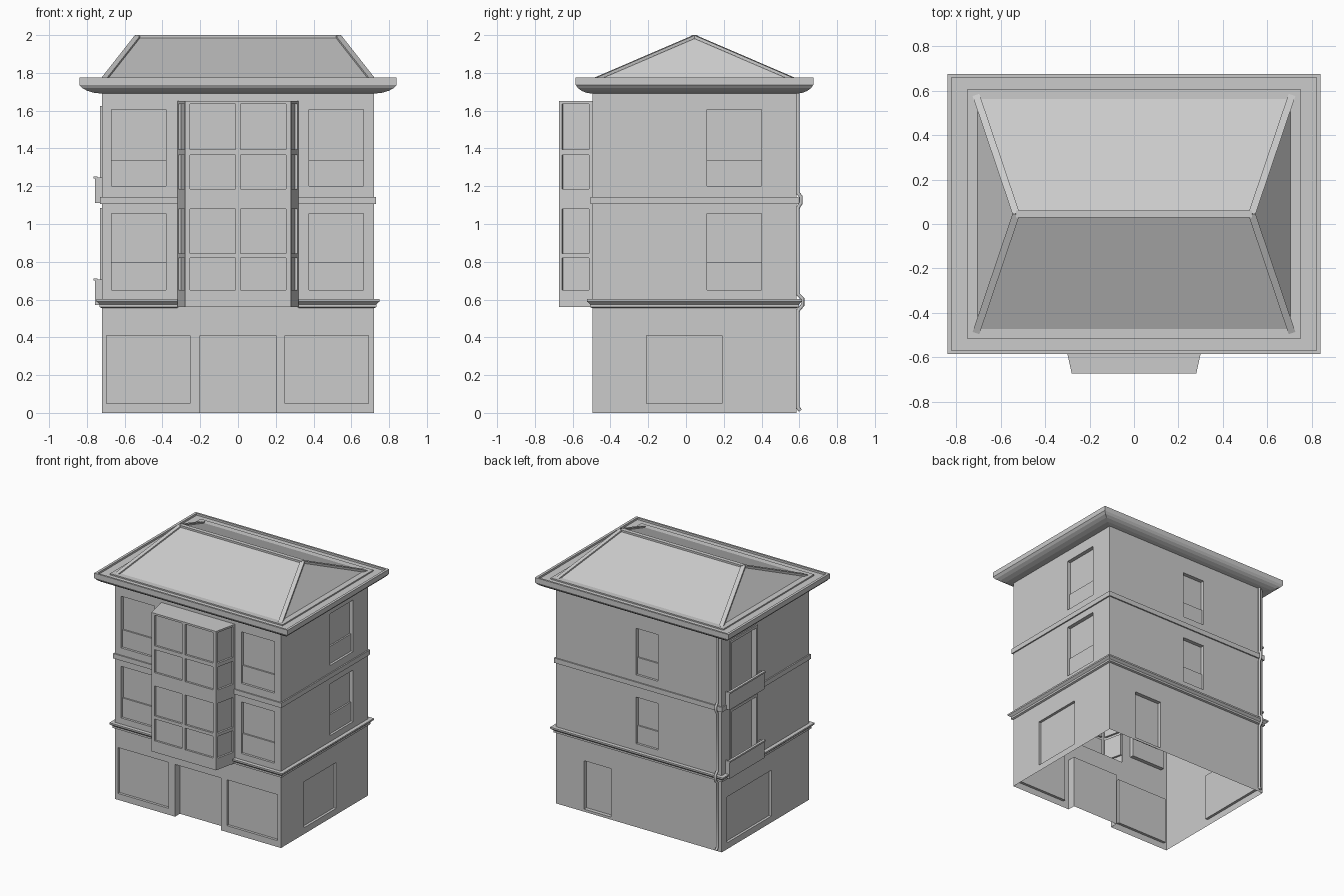
import bpy, bmesh
from mathutils import Vector

if "Cube" in bpy.data.objects:
    bpy.data.objects.remove(bpy.data.objects["Cube"])

HX, HY, CY = 0.72, 0.54, 0.045      # body half width, half depth, centre in y
F, B = CY - HY, CY + HY             # front and back wall planes
Z = Vector((0, 0, 1))


def make(name, bm):
    bmesh.ops.remove_doubles(bm, verts=bm.verts, dist=1e-5)
    me = bpy.data.meshes.new(name)
    bm.to_mesh(me)
    bm.free()
    ob = bpy.data.objects.new(name, me)
    bpy.context.collection.objects.link(ob)
    return ob


def quad(bm, *pts):
    bm.faces.new([bm.verts.new(p) for p in pts])


def add_box(bm, x0, x1, y0, y1, z0, z1):
    vs = bmesh.ops.create_cube(bm, size=1)["verts"]
    for v in vs:
        v.co = ((x0 + x1) / 2 + v.co.x * (x1 - x0), (y0 + y1) / 2 + v.co.y * (y1 - y0),
                (z0 + z1) / 2 + v.co.z * (z1 - z0))


def wall(name, p, q, z0, z1, holes):
    """Wall sheet from p to q; holes are (s0, s1, z0, z1, depth, sash height), s from the middle.
    Depth 0 leaves the hole open."""
    p, q = Vector((*p, 0)), Vector((*q, 0))
    u, mid, half = (q - p).normalized(), (p + q) / 2, (q - p).length / 2
    n = u.cross(Z)
    P = lambda s, z, d=0: mid + u * s + Z * z - n * d
    bm = bmesh.new()
    ss = sorted({-half, half, *[c for h in holes for c in h[:2]]})
    zs = sorted({z0, z1, *[c for h in holes for c in h[2:4]]})
    for a, b in zip(ss, ss[1:]):
        for c, d in zip(zs, zs[1:]):
            m, k = (a + b) / 2, (c + d) / 2
            if not any(h[0] < m < h[1] and h[2] < k < h[3] for h in holes):
                quad(bm, P(a, c), P(b, c), P(b, d), P(a, d))
    for a, b, c, d, dep, sash in holes:
        if not dep:
            continue
        ring = [(a, c), (b, c), (b, d), (a, d)]
        for i in range(4):
            r, t = ring[i], ring[(i + 1) % 4]
            if not (i == 0 and c <= z0):
                quad(bm, P(*r), P(*t), P(*t, dep), P(*r, dep))
        quad(bm, *[P(*r, dep) for r in ring])
        if sash:                     # lower sash stands forward of the upper pane
            e = dep - 0.012
            quad(bm, P(a, c, e), P(b, c, e), P(b, sash, e), P(a, sash, e))
            quad(bm, P(a, sash, e), P(b, sash, e), P(b, sash, dep), P(a, sash, dep))
    return make(name, bm)


def trim(name, path, profile, closed=False):
    """Sweep an (offset, z) profile along mitred path points (x, y, nx, ny)."""
    bm = bmesh.new()
    n = len(path)
    pt = lambda k, o, z: Vector((path[k][0] + o * path[k][2], path[k][1] + o * path[k][3], z))
    for i in range(n if closed else n - 1):
        j = (i + 1) % n
        for a, b in zip(profile, profile[1:]):
            quad(bm, pt(i, *a), pt(j, *a), pt(j, *b), pt(i, *b))
    return make(name, bm)


def storeys(s0, s1):
    return [(s0, s1, 0.65, 1.055, 0.03, 0.80), (s0, s1, 1.20, 1.605, 0.03, 1.335)]


# Outer walls with recessed windows and doors
front = storeys(-0.67, -0.38) + storeys(0.375, 0.665)
front += [(-0.695, -0.255, 0.05, 0.41, 0.02, 0), (0.25, 0.69, 0.05, 0.41, 0.02, 0),
          (-0.2, 0.2, 0, 0.41, 0.06, 0), (-0.30, 0.30, 0.58, 1.63, 0, 0)]
wall("front_wall", (-HX, F), (HX, F), 0, 1.76, front)
right = storeys(0.11 - CY, 0.40 - CY) + [(-0.21 - CY, 0.19 - CY, 0.05, 0.41, 0.02, 0)]
wall("right_wall", (HX, F), (HX, B), 0, 1.76, right)
back = [(-0.025, 0.165, 0.655, 1.02, 0.03, 0.79), (-0.025, 0.165, 1.195, 1.56, 0.03, 1.325),
        (-0.475, -0.24, 0.02, 0.40, 0.03, 0)]
wall("back_wall", (HX, B), (-HX, B), 0, 1.76, back)
left = [(CY - 0.52, CY + 0.03, 0.05, 0.41, 0.02, 0)]
left += [(CY - 0.47, CY - 0.17, z, z + 0.46, 0.03, 0) for z in (0.61, 1.15)]
wall("left_wall", (-HX, B), (-HX, F), 0, 1.76, left)

# Bay window
rows = [(0.65, 0.82), (0.845, 1.08), (1.185, 1.365), (1.395, 1.635)]
plan = [(-0.32, F), (-0.28, -0.673), (0.28, -0.673), (0.32, F)]
side = [(-0.073, 0.073, a, b, 0.015, 0) for a, b in rows]
panes = [(s, s + 0.24, a, b, 0.015, 0) for a, b in rows for s in (-0.253, 0.013)]
for nm, p, q, h in (("left", plan[0], plan[1], side), ("front", plan[1], plan[2], panes),
                    ("right", plan[2], plan[3], side)):
    wall("bay_" + nm, p, q, 0.56, 1.65, h)
bm = bmesh.new()
quad(bm, *[(x, y, 1.65) for x, y in plan])
quad(bm, *[(x, y, 0.56) for x, y in reversed(plan)])
make("bay_top_and_bottom", bm)

# String courses, stopping at the bay
path = [(0.32, F, 0, -1), (HX, F, 1, -1), (HX, B, 1, 1), (-HX, B, -1, 1), (-HX, F, -1, -1),
        (-0.32, F, 0, -1)]
trim("lower_band", path, [(0, 0.555), (0.013, 0.56), (0.013, 0.575), (0.024, 0.585),
                          (0.03, 0.59), (0.03, 0.602), (0, 0.602)])
trim("upper_band", path, [(0, 1.105), (0.01, 1.105), (0.01, 1.143), (0, 1.143)])

# Eaves cornice with shallow gutter
corners = [(HX * sx, CY + HY * sy, sx, 0.74 * sy) for sx, sy in ((1, -1), (1, 1), (-1, 1), (-1, -1))]
trim("cornice", corners, [(0, 1.69), (0.045, 1.695), (0.08, 1.706), (0.105, 1.72), (0.12, 1.737),
                          (0.12, 1.775), (0.10, 1.775), (0.10, 1.76), (0.03, 1.76),
                          (0.03, 1.77), (-0.03, 1.77)], True)

# Hipped roof
c = [Vector((sx * 0.71, CY + sy * 0.533, 1.763)) for sx, sy in ((-1, -1), (1, -1), (1, 1), (-1, 1))]
rl, rr = Vector((-0.53, CY, 1.992)), Vector((0.53, CY, 1.992))
bm = bmesh.new()
quad(bm, c[0], c[1], rr, rl)
quad(bm, c[2], c[3], rl, rr)
quad(bm, c[1], c[2], rr)
quad(bm, c[3], c[0], rl)
make("hipped_roof", bm)

# Ridge and hip caps
bm = bmesh.new()
for a, b in ((rl, rr), (c[0], rl), (c[3], rl), (c[1], rr), (c[2], rr)):
    d = (b - a).normalized()
    w = d.cross(Z).normalized() * 0.016
    h = w.cross(d).normalized() * 0.008
    ends = [[bm.verts.new(e + o) for o in (-w - h, w - h, w + h, -w + h)] for e in (a, b)]
    for i in range(4):
        j = (i + 1) % 4
        bm.faces.new((ends[0][i], ends[0][j], ends[1][j], ends[1][i]))
    bm.faces.new(ends[0][::-1])
    bm.faces.new(ends[1])
bmesh.ops.recalc_face_normals(bm, faces=bm.faces)
make("ridge_caps", bm)

# Balconies and door surrounds on the left side
for nm, z in (("lower", 0.57), ("upper", 1.11)):
    bm = bmesh.new()
    y0, y1, xo = 0.11, 0.54, -0.757
    add_box(bm, xo, -HX, y0, y1, z, z + 0.035)
    add_box(bm, xo, xo + 0.01, y0, y1, z, z + 0.135)
    for y in (y0, y1 - 0.01):
        add_box(bm, xo, -HX, y, y + 0.01, z, z + 0.135)
    add_box(bm, xo - 0.008, xo + 0.012, y0 - 0.006, y1 + 0.006, z + 0.13, z + 0.142)
    make(nm + "_balcony", bm)
    bm = bmesh.new()
    for y in (0.15, 0.47):
        add_box(bm, -HX - 0.01, -HX + 0.005, y, y + 0.02, z + 0.035, z + 0.515)
    add_box(bm, -HX - 0.01, -HX + 0.005, 0.17, 0.47, z + 0.495, z + 0.515)
    make(nm + "_door_surround", bm)

# Downpipe kinking out around both bands
cu = bpy.data.curves.new("downpipe", "CURVE")
cu.dimensions = "3D"
cu.bevel_depth = 0.01
cu.bevel_resolution = 2
cu.use_fill_caps = True
pts = [(0.592, 1.72), (0.592, 1.165), (0.608, 1.145), (0.608, 1.11), (0.592, 1.085), (0.592, 0.63),
       (0.617, 0.605), (0.617, 0.57), (0.592, 0.54), (0.592, 0.03), (0.605, 0.012)]
sp = cu.splines.new("POLY")
sp.points.add(len(pts) - 1)
for v, (y, z) in zip(sp.points, pts):
    v.co = (-0.685, y, z, 1)
bpy.context.collection.objects.link(bpy.data.objects.new("downpipe", cu))
